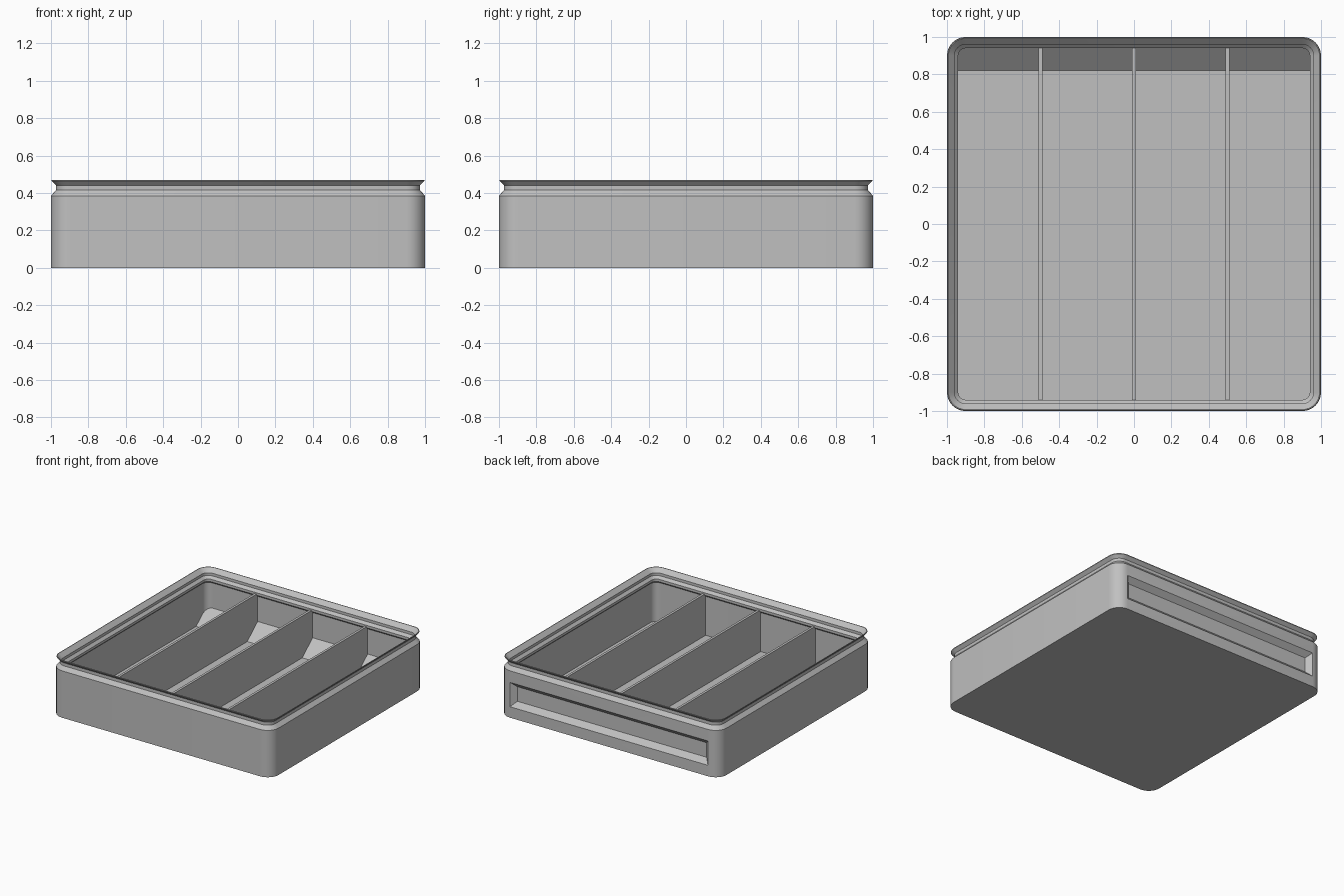
import bpy, bmesh, math

cube = bpy.data.objects.get("Cube")
if cube:
    bpy.data.objects.remove(cube)

grey = bpy.data.materials.new("light grey")
grey.use_nodes = True
COLOUR = (0.53, 0.53, 0.53, 1)
grey.diffuse_color = COLOUR
grey.node_tree.nodes["Principled BSDF"].inputs["Base Color"].default_value = COLOUR

CORNER = 0.1      # outer corner radius
SEGMENTS = 8      # sides per rounded corner
FLOOR = 0.04
INNER = 0.955     # inside face of the walls
SLOT = (0.09, 0.29)


def finish(bm, name, smooth=False):
    bmesh.ops.recalc_face_normals(bm, faces=bm.faces)
    mesh = bpy.data.meshes.new(name)
    bm.to_mesh(mesh)
    bm.free()
    mesh.materials.append(grey)
    obj = bpy.data.objects.new(name, mesh)
    bpy.context.collection.objects.link(obj)
    if smooth:
        bpy.ops.object.select_all(action="DESELECT")
        obj.select_set(True)
        bpy.context.view_layer.objects.active = obj
        bpy.ops.object.shade_smooth_by_angle(angle=math.radians(25))
    return obj


def rounded_ring(bm, half, z):
    """Rounded square whose corner centres are shared by every ring."""
    centre = 1 - CORNER
    radius = half - centre
    ring = []
    for quarter in range(4):
        mid = math.radians(45 + 90 * quarter)
        cx = math.copysign(centre, math.cos(mid))
        cy = math.copysign(centre, math.sin(mid))
        for i in range(SEGMENTS + 1):
            a = math.radians(90) * (quarter + i / SEGMENTS)
            ring.append(bm.verts.new((cx + radius * math.cos(a), cy + radius * math.sin(a), z)))
    return ring


def prism(name, profile, x0, x1):
    """Extrude a (y, z) profile along x."""
    bm = bmesh.new()
    face = bm.faces.new([bm.verts.new((x0, y, z)) for y, z in profile])
    new = bmesh.ops.extrude_face_region(bm, geom=[face])["geom"]
    bmesh.ops.translate(bm, vec=(x1 - x0, 0, 0),
                        verts=[v for v in new if isinstance(v, bmesh.types.BMVert)])
    return finish(bm, name)


# Tray shell: up the outside, over the flared rim, down the inside
outside = [(1, 0), (1, SLOT[0]), (1, SLOT[1]), (1, 0.385),
           (0.973, 0.415), (0.973, 0.44), (0.997, 0.464), (0.997, 0.47)]
inside = [(0.992, 0.47), (0.96, 0.437), (0.96, 0.415), (0.94, 0.395),
          (0.94, 0.375), (INNER, 0.36), (INNER, FLOOR)]
bm = bmesh.new()
rings = [rounded_ring(bm, h, z) for h, z in outside + inside]
for low, high in zip(rings, rings[1:]):
    n = len(low)
    for i in range(n):
        j = (i + 1) % n
        bm.faces.new((low[i], low[j], high[j], high[i]))
bm.faces.new(rings[0])
bm.faces.new(rings[-1])
bmesh.ops.recalc_face_normals(bm, faces=bm.faces)

# Bevelled label recess in the back wall
middle = sum(SLOT) / 2
panel = [f for f in bm.faces if f.normal.y > 0.999
         and abs(f.calc_center_median().z - middle) < 0.01
         and f.calc_center_median().y > 0.99]
bmesh.ops.inset_region(bm, faces=panel, thickness=0.04, depth=-0.04, use_even_offset=True)
finish(bm, "tray_shell", smooth=True)

# Sloped ramp along the inside of the back wall
back = INNER + 0.002
prism("back_ramp", [(0.82, FLOOR), (back, 0.155), (back, FLOOR - 0.01), (0.82, FLOOR - 0.01)],
      -back, back)

# Three dividers, front to back
for name, x in (("right_divider", -0.5), ("middle_divider", 0), ("left_divider", 0.5)):
    prism(name, [(-back, FLOOR - 0.01), (back, FLOOR - 0.01), (back, 0.383), (-back, 0.383)],
          x - 0.01, x + 0.01)
